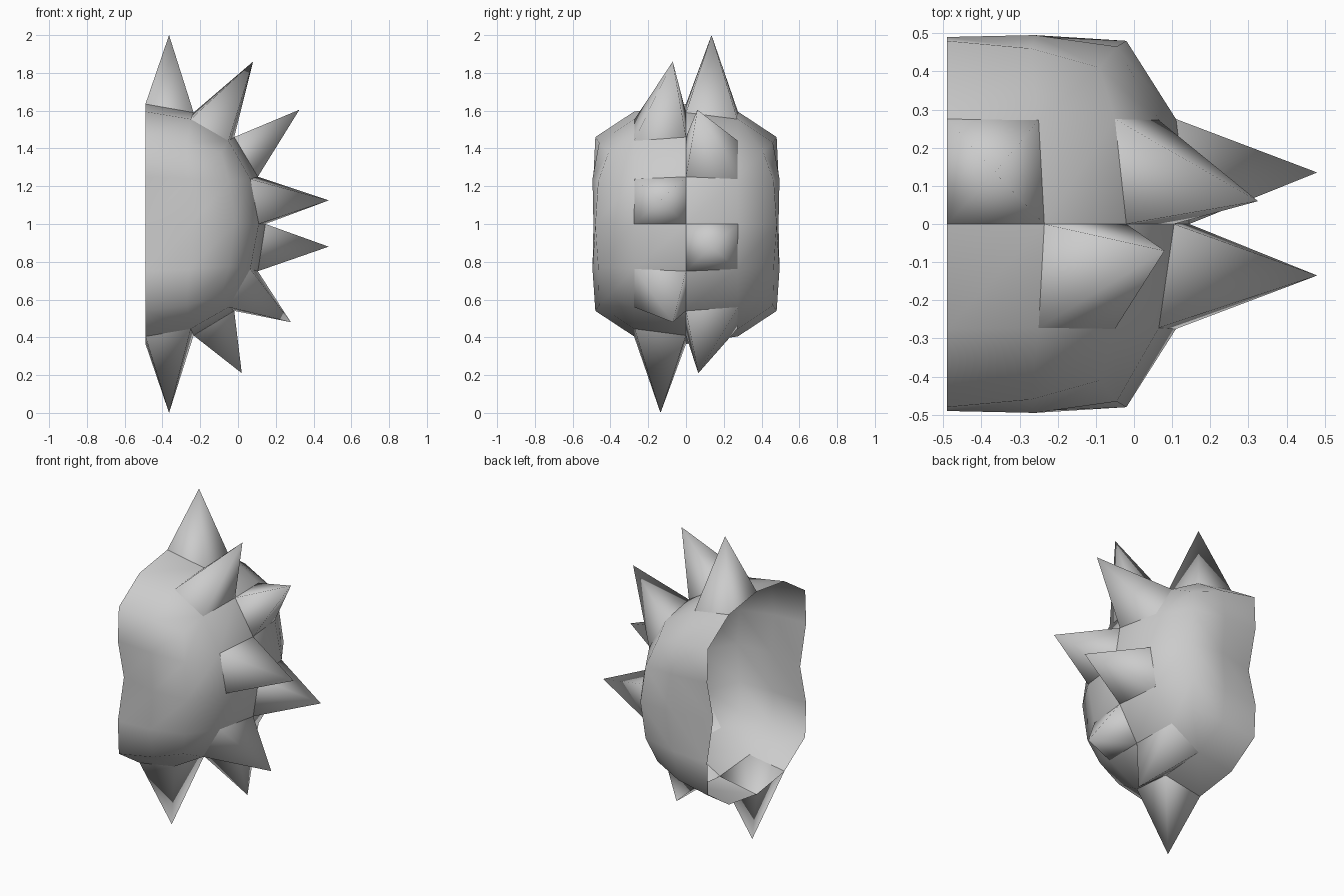
import bpy
import bmesh
from mathutils import Vector

if "Cube" in bpy.data.objects:
    bpy.data.objects.remove(bpy.data.objects["Cube"])

# Shell lattice, one quarter: key (i, j, k) = steps along x, y, z; z is measured from the middle
CENTRE = Vector((-0.49, 0, 1))
QUARTER = {
    # top face
    (0, 0, 2): (-0.49, 0, 0.635), (0, 1, 2): (-0.49, 0.275, 0.595), (0, 2, 2): (-0.49, 0.48, 0.46),
    (1, 0, 2): (-0.235, 0, 0.59), (1, 1, 2): (-0.25, 0.272, 0.555), (1, 2, 2): (-0.27, 0.46, 0.43),
    (2, 0, 2): (-0.02, 0, 0.46), (2, 1, 2): (-0.05, 0.275, 0.44), (2, 2, 2): (-0.09, 0.41, 0.38),
    # nose face
    (2, 0, 0): (0.145, 0, 0), (2, 1, 0): (0.11, 0.275, 0), (2, 2, 0): (-0.02, 0.48, 0),
    (2, 0, 1): (0.105, 0, 0.25), (2, 1, 1): (0.065, 0.272, 0.238), (2, 2, 1): (-0.045, 0.465, 0.225),
    # side face, dented in the middle of the rim
    (0, 2, 0): (-0.49, 0.43, 0), (0, 2, 1): (-0.49, 0.49, 0.25),
    (1, 2, 0): (-0.25, 0.49, 0), (1, 2, 1): (-0.26, 0.495, 0.24),
}


def point(i, j, k):
    x, y, z = QUARTER[(i, abs(j), abs(k))]
    return Vector((x, -y if j < 0 else y, 1 + (-z if k < 0 else z)))


def quad(axis, side, a, b):
    """Lattice keys of one quad on the face whose given axis is fixed at side."""
    keys = []
    for da, db in ((0, 0), (1, 0), (1, 1), (0, 1)):
        key = [a + da, b + db]
        key.insert(axis, side)
        keys.append(tuple(key))
    return keys


def build(name, faces, inside):
    """Make a smooth mesh from point lists, every face turned away from inside."""
    bm = bmesh.new()
    verts = {}
    for pts in faces:
        vs = []
        for p in pts:
            key = tuple(round(c, 4) for c in p)
            if key not in verts:
                verts[key] = bm.verts.new(p)
            vs.append(verts[key])
        f = bm.faces.new(vs)
        f.smooth = True
        f.normal_update()
        if f.normal.dot(f.calc_center_median() - inside) < 0:
            f.normal_flip()
    mesh = bpy.data.meshes.new(name)
    bm.to_mesh(mesh)
    bm.free()
    obj = bpy.data.objects.new(name, mesh)
    bpy.context.collection.objects.link(obj)


# Spikes: (fixed axis, side, first two steps of the quad) and tip
spikes = [
    ((2, 2, 0, 0), (-0.365, 0.135, 2.0)),
    ((2, 2, 1, -1), (0.08, -0.07, 1.86)),
    ((0, 2, 0, 1), (0.325, 0.06, 1.605)),
    ((0, 2, -1, 0), (0.48, -0.135, 1.125)),
    ((0, 2, 0, -1), (0.48, 0.135, 0.88)),
    ((0, 2, -1, -2), (0.28, -0.07, 0.48)),
    ((2, -2, 1, 0), (0.02, 0.065, 0.21)),
    ((2, -2, 0, -1), (-0.365, -0.135, 0.0)),
]
used = {s[0] for s in spikes}

# Shell: open towards -x, with holes where the hollow spikes sit
cells = [(0, 2, j, k) for j in range(-2, 2) for k in range(-2, 2)]
for s in (-2, 2):
    cells += [(1, s, i, k) for i in range(2) for k in range(-2, 2)]
    cells += [(2, s, i, j) for i in range(2) for j in range(-2, 2)]
build("shell", [[point(*k) for k in quad(*c)] for c in cells if c not in used], CENTRE)

# Four-sided hollow spikes
for n, (cell, tip) in enumerate(spikes, 1):
    base = [point(*k) for k in quad(*cell)]
    middle = sum(base, Vector()) / 4
    tip = Vector(tip)
    build(f"spike_{n}", [[base[m], base[(m + 1) % 4], tip] for m in range(4)], middle.lerp(tip, 0.2))
